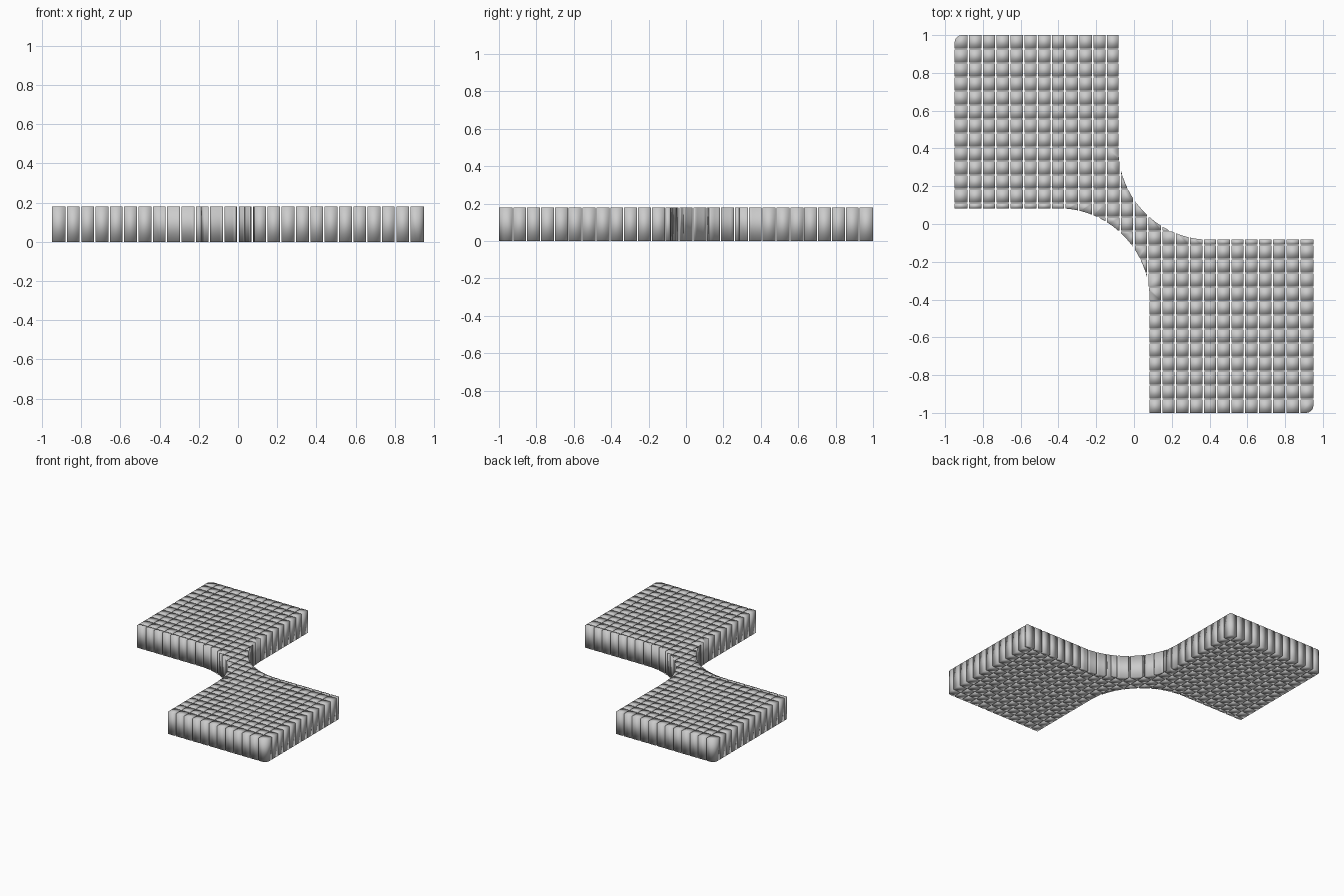
import bpy, bmesh
from math import sin, cos, radians

if "Cube" in bpy.data.objects:
    bpy.data.objects.remove(bpy.data.objects["Cube"])

HEIGHT = 0.18
NX, NY = 26, 27
PX, PY = 1.9 / NX, 2.0 / NY
GAP_X, GAP_Y = 0.008, 0.005


def arc(cx, cy, r, a0, a1, n):
    return [(cx + r * cos(radians(a0 + (a1 - a0) * i / n)),
             cy + r * sin(radians(a0 + (a1 - a0) * i / n))) for i in range(n + 1)]


# Half outline: outer corners of the upper-left pad, then the fillet into the neck
half = [(-0.95, 0.083)]
half += arc(-0.91, 0.96, 0.04, 180, 90, 5)
half += [(-0.083, 1.0)]
half += arc(0.4, 0.4, 0.483, 180, 270, 32)
# The other half is the same shape turned by 180 degrees
outline = half + [(-x, -y) for x, y in half]


def clip(poly, axis, limit, sign):
    """Keep the part of a polygon on one side of an axis-aligned line."""
    out = []
    for i, b in enumerate(poly):
        a = poly[i - 1]
        da, db = (a[axis] - limit) * sign, (b[axis] - limit) * sign
        if (da > 0) != (db > 0):
            t = da / (da - db)
            out.append((a[0] + (b[0] - a[0]) * t, a[1] + (b[1] - a[1]) * t))
        if db > 0:
            out.append(b)
    return out


def area(poly):
    return abs(sum(poly[i - 1][0] * p[1] - p[0] * poly[i - 1][1]
                   for i, p in enumerate(poly))) / 2


def cell(i, j):
    """Outline cut down to one block of the grid."""
    x0, y0 = -0.95 + i * PX, -1.0 + j * PY
    left = x0 + (GAP_X / 2 if i > 0 else -0.01)
    right = x0 + PX - (GAP_X / 2 if i < NX - 1 else -0.01)
    low = y0 + (GAP_Y / 2 if j > 0 else -0.01)
    high = y0 + PY - (GAP_Y / 2 if j < NY - 1 else -0.01)
    poly = outline
    for axis, limit, sign in ((0, left, 1), (0, right, -1), (1, low, 1), (1, high, -1)):
        poly = clip(poly, axis, limit, sign)
    clean = []
    for p in poly:
        if not clean or abs(p[0] - clean[-1][0]) + abs(p[1] - clean[-1][1]) > 1e-5:
            clean.append(p)
    if len(clean) > 1 and abs(clean[0][0] - clean[-1][0]) + abs(clean[0][1] - clean[-1][1]) < 1e-5:
        clean.pop()
    return clean


# Separate upright blocks, one for each grid cell
bm = bmesh.new()
for i in range(NX):
    for j in range(NY):
        poly = cell(i, j)
        if len(poly) < 3 or area(poly) < 2e-5:
            continue
        bottom = [bm.verts.new((x, y, 0)) for x, y in poly]
        top = [bm.verts.new((x, y, HEIGHT)) for x, y in poly]
        bm.faces.new(bottom[::-1])
        bm.faces.new(top)
        for k in range(len(poly)):
            bm.faces.new((bottom[k - 1], bottom[k], top[k], top[k - 1]))
bmesh.ops.recalc_face_normals(bm, faces=bm.faces)
for f in bm.faces:
    f.smooth = True

mesh = bpy.data.meshes.new("block_core")
bm.to_mesh(mesh)
bm.free()
core = bpy.data.objects.new("block_core", mesh)
bpy.context.collection.objects.link(core)
